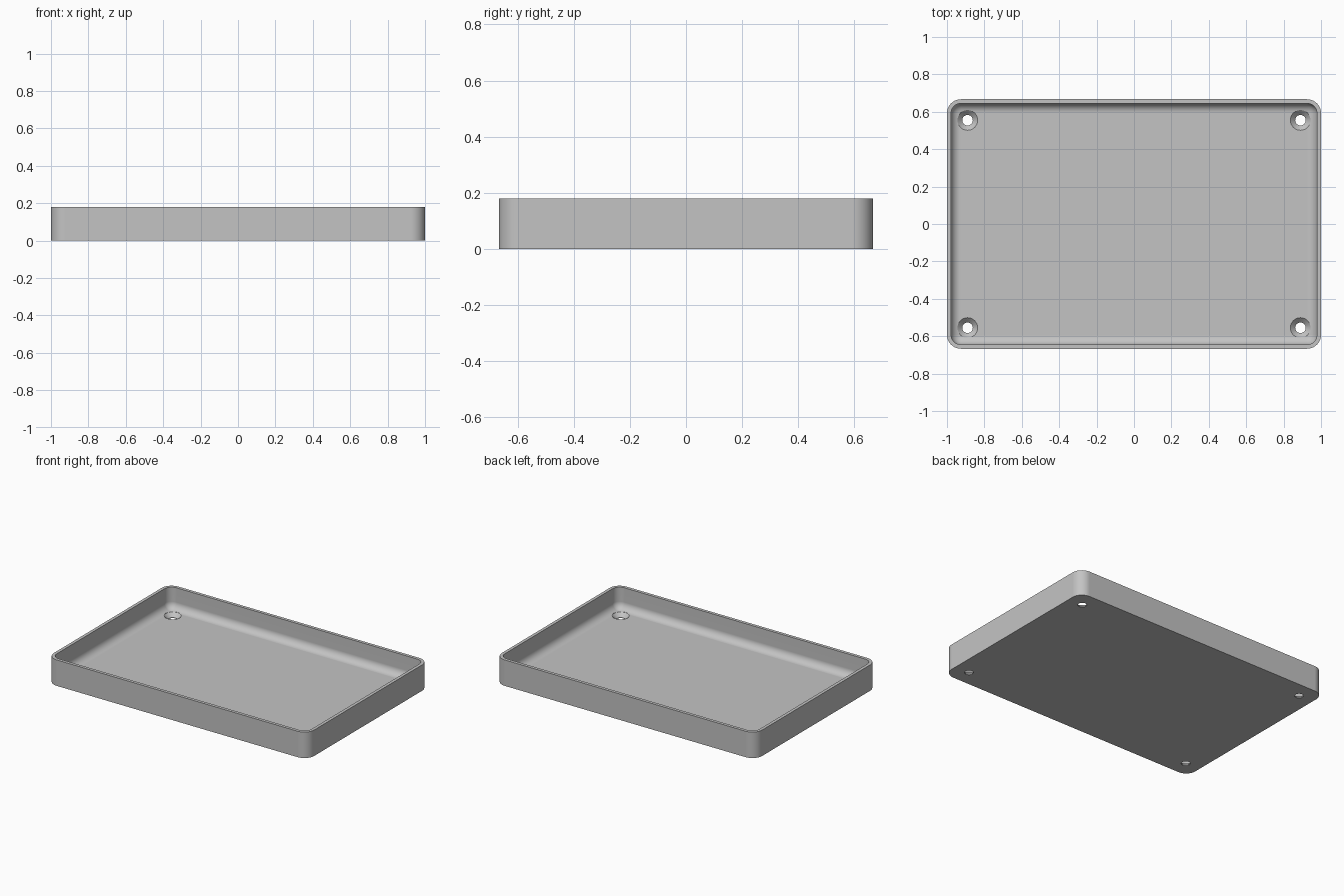
import bpy
import bmesh
from math import sin, cos, pi, radians

HALF_X, HALF_Y, HEIGHT = 1.0, 0.667, 0.18
CORNER, WALL, FLOOR, FILLET = 0.075, 0.022, 0.03, 0.05
HOLE_X, HOLE_Y, HOLE_R, SINK_R = 0.89, 0.555, 0.028, 0.054

cube = bpy.data.objects.get("Cube")
if cube:
    bpy.data.objects.remove(cube, do_unlink=True)

grey = bpy.data.materials.new("plain grey")
grey.use_nodes = True
grey.diffuse_color = (0.55, 0.55, 0.55, 1)
grey.node_tree.nodes["Principled BSDF"].inputs["Base Color"].default_value = grey.diffuse_color


def rounded_rect(inset, z, steps=12):
    """Rounded rectangle, inset from the outer outline."""
    r = CORNER - inset
    points = []
    for quarter, (sx, sy) in enumerate([(1, 1), (-1, 1), (-1, -1), (1, -1)]):
        for i in range(steps + 1):
            a = (quarter + i / steps) * pi / 2
            points.append((sx * (HALF_X - CORNER) + r * cos(a),
                           sy * (HALF_Y - CORNER) + r * sin(a), z))
    return points


def circle(x, y, r, z, steps=40):
    return [(x + r * cos(2 * pi * i / steps), y + r * sin(2 * pi * i / steps), z)
            for i in range(steps)]


def loft(bm, outlines):
    """Join successive outlines with quads and cap both ends."""
    rings = [[bm.verts.new(p) for p in outline] for outline in outlines]
    for low, high in zip(rings, rings[1:]):
        for i in range(len(low)):
            j = (i + 1) % len(low)
            bm.faces.new((low[i], low[j], high[j], high[i]))
    bm.faces.new(rings[0][::-1])
    bm.faces.new(rings[-1])


def make_object(name, bm):
    bmesh.ops.recalc_face_normals(bm, faces=bm.faces)
    mesh = bpy.data.meshes.new(name)
    bm.to_mesh(mesh)
    bm.free()
    mesh.materials.append(grey)
    obj = bpy.data.objects.new(name, mesh)
    bpy.context.collection.objects.link(obj)
    return obj


# Tray: outer wall, rim, inner wall, concave fillet and floor
bm = bmesh.new()
sections = [(0, 0), (0, HEIGHT), (WALL, HEIGHT)]
for i in range(11):
    a = i / 10 * pi / 2
    sections.append((WALL + FILLET * (1 - cos(a)), FLOOR + FILLET * (1 - sin(a))))
loft(bm, [rounded_rect(inset, z) for inset, z in sections])
tray = make_object("tray", bm)

# Countersunk screw holes in the four corners
bm = bmesh.new()
for x in (-HOLE_X, HOLE_X):
    for y in (-HOLE_Y, HOLE_Y):
        loft(bm, [circle(x, y, r, z) for r, z in
                  [(HOLE_R, -0.05), (HOLE_R, 0.004), (SINK_R, FLOOR), (SINK_R, 0.1)]])
cutter = make_object("screw_hole_cutter", bm)
cutter.hide_render = True

bpy.context.view_layer.objects.active = tray
tray.select_set(True)
cut = tray.modifiers.new("screw holes", "BOOLEAN")
cut.operation = "DIFFERENCE"
cut.solver = "EXACT"
cut.object = cutter
bpy.ops.object.modifier_apply(modifier=cut.name)
bpy.data.objects.remove(cutter, do_unlink=True)

# Smooth curves with crisp rim and base edges
bpy.ops.object.shade_smooth_by_angle(angle=radians(30))
normals = tray.modifiers.new("even shading", "WEIGHTED_NORMAL")
normals.keep_sharp = True
